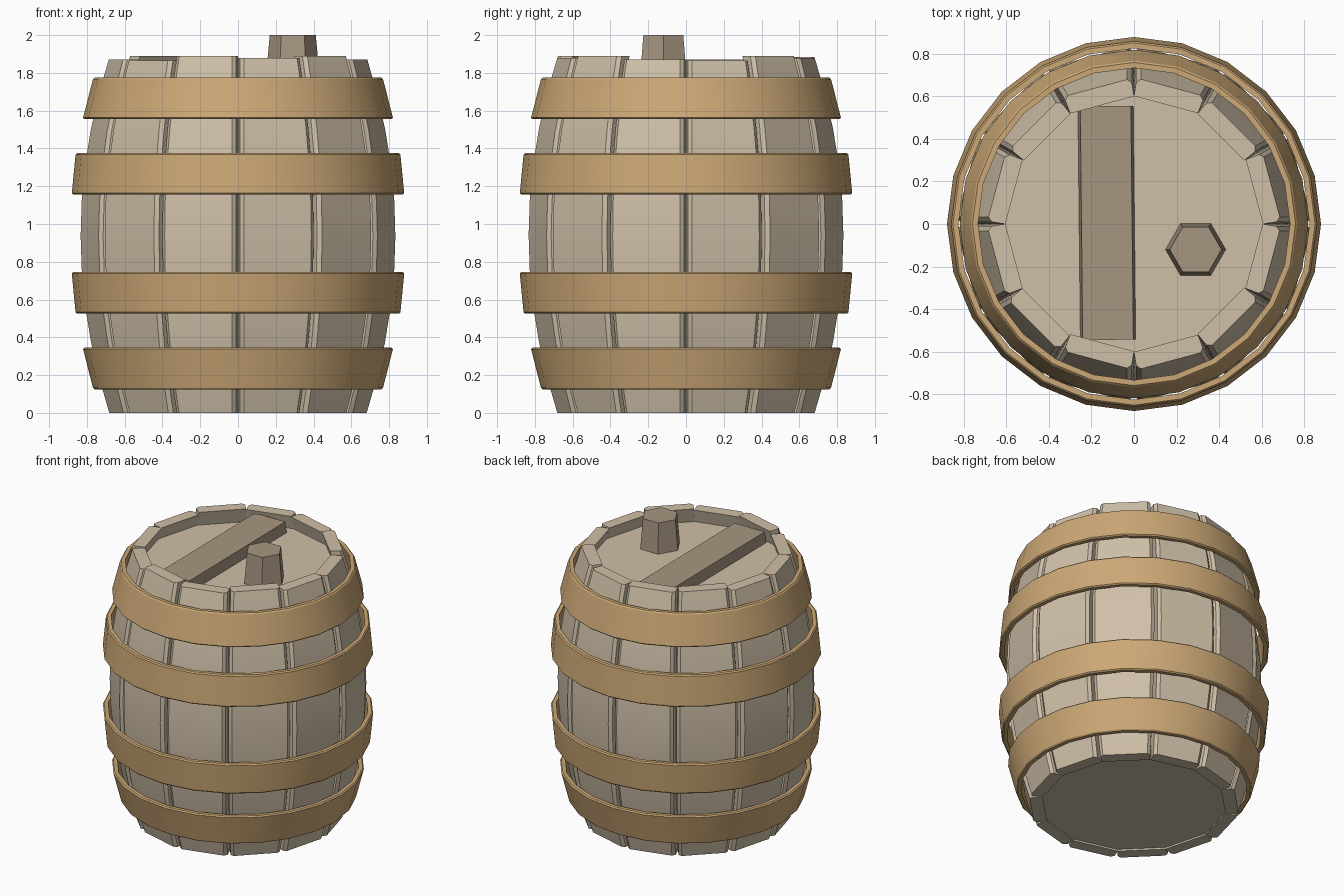
import bpy, bmesh, math
from mathutils import Matrix, Vector

cube = bpy.data.objects.get("Cube")
if cube:
    bpy.data.objects.remove(cube, do_unlink=True)


def material(name, srgb):
    lin = [((c / 255 + 0.055) / 1.055) ** 2.4 for c in srgb] + [1.0]
    m = bpy.data.materials.new(name)
    m.use_nodes = True
    m.diffuse_color = lin
    m.node_tree.nodes["Principled BSDF"].inputs["Base Color"].default_value = lin
    return m


pale_wood = material("pale_wood", (207, 192, 168))
grey_wood = material("grey_wood", (167, 150, 129))
tan_hoop = material("tan_hoop", (204, 168, 118))


def finish(bm, name, mat, smooth=True):
    bmesh.ops.recalc_face_normals(bm, faces=bm.faces)
    mesh = bpy.data.meshes.new(name)
    bm.to_mesh(mesh)
    bm.free()
    mesh.materials.append(mat)
    obj = bpy.data.objects.new(name, mesh)
    bpy.context.collection.objects.link(obj)
    if smooth:
        bpy.ops.object.select_all(action='DESELECT')
        obj.select_set(True)
        bpy.context.view_layer.objects.active = obj
        bpy.ops.object.shade_smooth_by_angle(angle=math.radians(25))
    return obj


def skin(bm, rings, closed=False):
    """Join rings of verts with quads; cap the ends unless the loop closes."""
    n = len(rings[0])
    pairs = list(zip(rings, rings[1:]))
    if closed:
        pairs.append((rings[-1], rings[0]))
    for a, b in pairs:
        for i in range(n):
            j = (i + 1) % n
            bm.faces.new((a[i], a[j], b[j], b[i]))
    if not closed:
        bm.faces.new(rings[0])
        bm.faces.new(rings[-1])


STAVES = 12
HALF = math.pi / STAVES
MID = 0.94


def barrel_radius(z):
    return 0.842 - 0.152 * ((z - MID) / MID) ** 2


# Staves: bowed planks with chamfered long edges and uneven tops
def stave(index, top):
    bm = bmesh.new()
    steps = 10
    turn = Matrix.Rotation((2 * index + 1) * HALF, 3, 'Z')
    rings = []
    for k in range(steps + 1):
        z = top * k / steps
        outer = barrel_radius(z) * math.cos(HALF)
        inner = outer - 0.085
        w_in = inner * math.tan(HALF)
        w_out = outer * math.tan(HALF) - 0.02
        half = [(inner, w_in), (outer - 0.02, w_out + 0.004), (outer, w_out - 0.014)]
        section = half + [(x, -y) for x, y in reversed(half)]
        rings.append([bm.verts.new(turn @ Vector((x, y, z))) for x, y in section])
    skin(bm, rings)
    finish(bm, f"stave_{index + 1}", pale_wood)


tops = [1.865, 1.89, 1.88, 1.885, 1.89, 1.87, 1.87, 1.865, 1.89, 1.88, 1.89, 1.87]
for i, top in enumerate(tops):
    stave(i, top)


# Heads: recessed discs closing both ends
def prism(name, mat, sides, r_low, r_high, low, high, x=0, y=0):
    bm = bmesh.new()
    bmesh.ops.create_cone(bm, cap_ends=True, segments=sides, radius1=r_low,
                          radius2=r_high, depth=high - low)
    # put a corner on the x axis
    first = next(iter(bm.verts)).co
    bmesh.ops.rotate(bm, verts=bm.verts, cent=(0, 0, 0),
                     matrix=Matrix.Rotation(-math.atan2(first.y, first.x), 3, 'Z'))
    bmesh.ops.translate(bm, verts=bm.verts, vec=(x, y, (low + high) / 2))
    return finish(bm, name, mat, smooth=False)


prism("top_head", pale_wood, STAVES, 0.63, 0.63, 1.72, 1.785)
prism("bottom_head", pale_wood, STAVES, 0.625, 0.625, 0.015, 0.08)

# Bung: tapered six-sided plug
prism("bung", grey_wood, 6, 0.143, 0.122, 1.77, 2.0, 0.29, -0.12)


# Cross plank lying on the top head
bm = bmesh.new()
bmesh.ops.create_cube(bm, size=1)
for v in bm.verts:
    spread = 1.0 if v.co.z > 0 else 1.1
    v.co = Vector((v.co.x * 0.238 * spread, v.co.y * 1.1, v.co.z * 0.08))
bmesh.ops.rotate(bm, verts=bm.verts, cent=(0, 0, 0),
                 matrix=Matrix.Rotation(math.radians(0.6), 3, 'Z'))
bmesh.ops.translate(bm, verts=bm.verts, vec=(-0.128, 0.005, 1.82))
finish(bm, "cross_plank", grey_wood, smooth=False)


# Hoops: lathed bands with lightly chamfered rims
def hoop(name, low, high, r_low, r_high, thick=0.034, c=0.008):
    bm = bmesh.new()
    profile = [(r_low - thick, low), (r_low - c, low), (r_low, low + c),
               (r_high, high - c), (r_high - c, high), (r_high - thick, high)]
    sides = 24
    rings = []
    for k in range(sides):
        a = 2 * math.pi * k / sides
        rings.append([bm.verts.new((r * math.cos(a), r * math.sin(a), z))
                      for r, z in profile])
    skin(bm, rings, closed=True)
    finish(bm, name, tan_hoop)


hoop("lowest_hoop", 0.125, 0.345, 0.768, 0.82)
hoop("lower_hoop", 0.525, 0.745, 0.86, 0.88)
hoop("upper_hoop", 1.155, 1.375, 0.88, 0.86)
hoop("highest_hoop", 1.555, 1.775, 0.82, 0.768)
